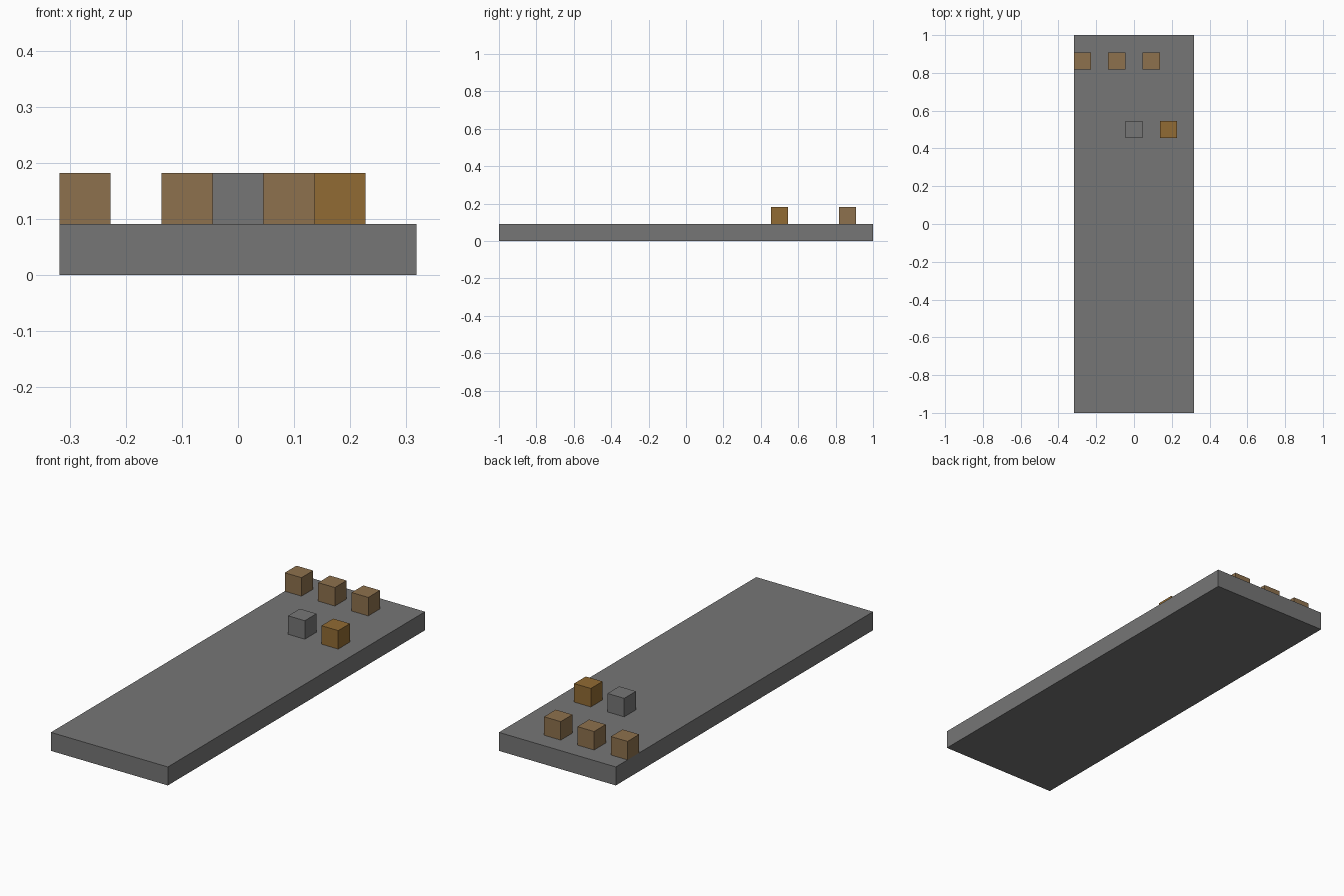
import bpy

# Remove the default cube only
default = bpy.data.objects.get("Cube")
if default:
    bpy.data.objects.remove(default, do_unlink=True)

U = 1 / 11  # one block of the model's grid


def make_material(name, rgb):
    mat = bpy.data.materials.new(name)
    mat.use_nodes = True
    color = (*rgb, 1)
    mat.diffuse_color = color
    mat.node_tree.nodes["Principled BSDF"].inputs["Base Color"].default_value = color
    return mat


def add_box(name, center, size, mat):
    """Box placed and sized in grid blocks."""
    bpy.ops.mesh.primitive_cube_add(size=1, location=[c * U for c in center])
    box = bpy.context.object
    box.name = name
    box.scale = [s * U for s in size]
    bpy.ops.object.transform_apply(location=False, rotation=False, scale=True)
    box.data.materials.append(mat)
    return box


stone = make_material("stone grey", (0.18, 0.18, 0.18))
wood = make_material("light wood brown", (0.27, 0.165, 0.075))
amber = make_material("amber brown", (0.285, 0.146, 0.033))

# Long slab
add_box("floor_slab", (0, 0, 0.5), (7, 22, 1), stone)

# Back row of three wooden blocks
for label, x in (("right", -3), ("middle", -1), ("left", 1)):
    add_box(f"back_block_{label}", (x, 9.5, 1.5), (1, 1, 1), wood)

# Front row: one stone and one amber block
add_box("front_block_stone", (0, 5.5, 1.5), (1, 1, 1), stone)
add_box("front_block_amber", (2, 5.5, 1.5), (1, 1, 1), amber)
